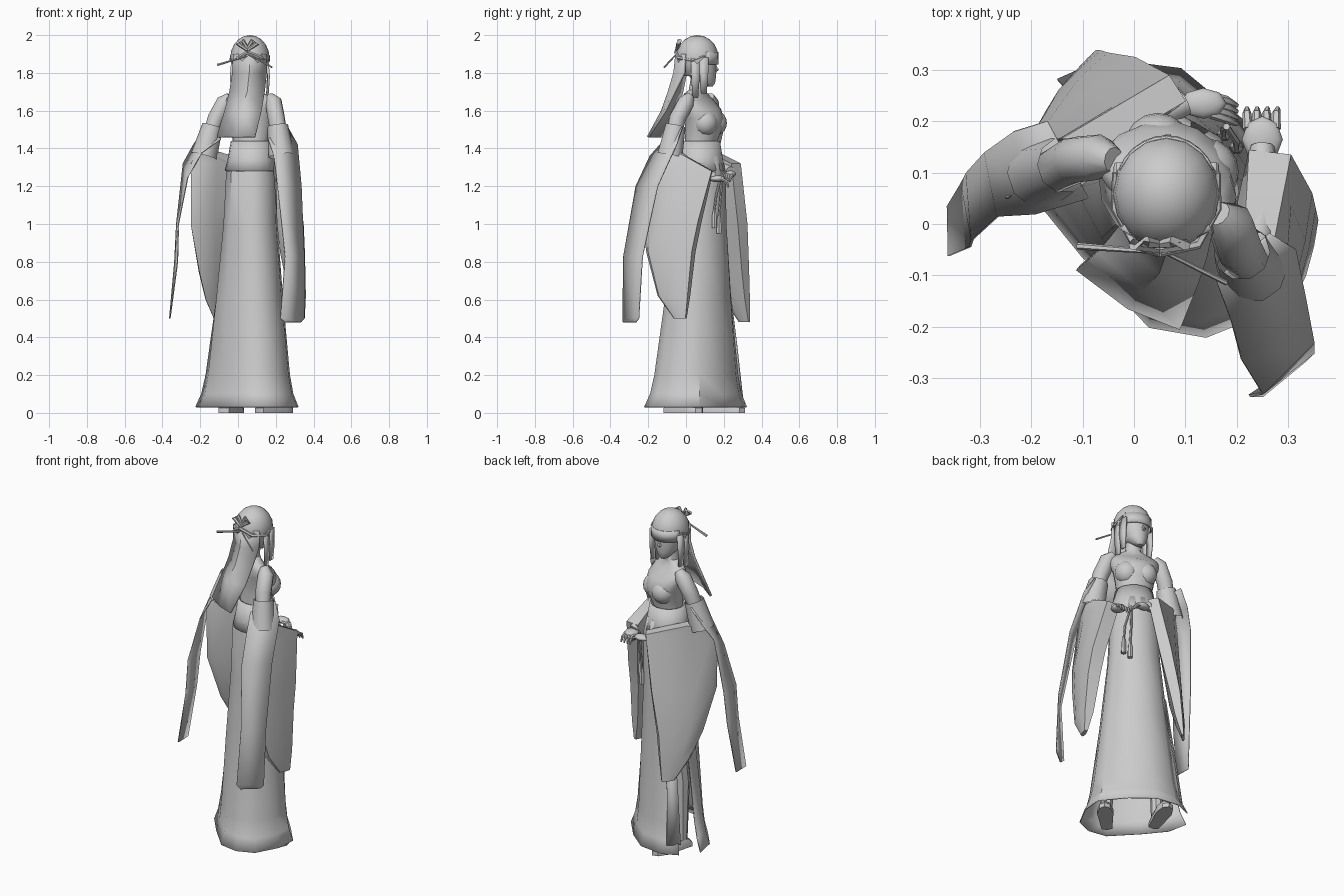
import bpy, bmesh, math
from mathutils import Vector as V

def finish(name, bm, thick=0, angle=40):
    bmesh.ops.recalc_face_normals(bm, faces=bm.faces)
    me = bpy.data.meshes.new(name)
    bm.to_mesh(me); bm.free()
    ob = bpy.data.objects.new(name, me)
    bpy.context.collection.objects.link(ob)
    bpy.ops.object.select_all(action='DESELECT')
    ob.select_set(True)
    bpy.context.view_layer.objects.active = ob
    bpy.ops.object.shade_smooth_by_angle(angle=math.radians(angle))
    if thick:
        m = ob.modifiers.new('thickness', 'SOLIDIFY')
        m.thickness = thick; m.offset = 0
    return ob

def loft(name, rings, caps=True, closed=True, thick=0, skip=None):
    bm = bmesh.new()
    vs = [[bm.verts.new(p) for p in r] for r in rings]
    n = len(rings[0])
    for i in range(len(vs) - 1):
        for j in range(n if closed else n - 1):
            if skip and skip(i, j):
                continue
            k = (j + 1) % n
            bm.faces.new((vs[i][j], vs[i][k], vs[i + 1][k], vs[i + 1][j]))
    if caps and closed:
        bm.faces.new(vs[0]); bm.faces.new(vs[-1])
    return finish(name, bm, thick)

def ribbon(name, pairs, thick=0.006):
    return loft(name, pairs, closed=False, thick=thick)

def tube(name, path, radii, sides=8, caps=True):
    pts = [V(p) for p in path]
    rings = []
    for i, p in enumerate(pts):
        d = (pts[min(i + 1, len(pts) - 1)] - pts[max(i - 1, 0)]).normalized()
        a = d.cross(V((0, 0, 1)) if abs(d.z) < .75 else V((0, 1, 0))).normalized()
        b = d.cross(a)
        if rings:  # keep successive rings aligned
            q = rings[-1][0] - pts[i - 1]
            a = (q - d * q.dot(d)).normalized()
            b = d.cross(a)
        rings.append([p + (a * math.cos(t) + b * math.sin(t)) * radii[i]
                      for t in (2 * math.pi * k / sides for k in range(sides))])
    return loft(name, rings, caps)

def ball(name, c, r, cut=None, seg=16):
    bm = bmesh.new()
    bmesh.ops.create_uvsphere(bm, u_segments=seg, v_segments=10, radius=1)
    for v in bm.verts:
        v.co = V([c[k] + v.co[k] * r[k] for k in range(3)])
    if cut:
        bmesh.ops.delete(bm, geom=[f for f in bm.faces if cut(f.calc_center_median())], context='FACES')
    return finish(name, bm, angle=60)

TURN = math.radians(-28)
CIRCLE = [2 * math.pi * k / 16 for k in range(16)]
def body(lx, ly, z):
    c, s = math.cos(TURN), math.sin(TURN)
    return V((.065 + c * lx - s * ly, .075 + s * lx + c * ly, z))

# torso and neck, turned toward the clasped hands
rows = [(1.32, .0, .10, .09), (1.42, .0, .095, .08), (1.5, .02, .11, .095), (1.56, .025, .122, .1),
        (1.61, .01, .14, .088), (1.655, -.015, .145, .06), (1.69, -.025, .1, .047),
        (1.71, -.02, .045, .042), (1.78, -.01, .038, .04)]
loft('torso', [[body(rx * math.cos(t), o + ry * math.sin(t), z) for t in CIRCLE] for z, o, rx, ry in rows])
for s, n in ((-1, 'left'), (1, 'right')):
    ball('bust_' + n, body(s * .052, .058, 1.535), (.066, .066, .068))
# waist sash
loft('waist_sash', [[body(r * math.cos(t), .005 + r * .92 * math.sin(t), z) for t in CIRCLE]
                    for z, r in ((1.28, .136), (1.34, .121), (1.44, .103))], caps=False, thick=.008)

# skirt: hem outline shrinking to the waist, slit on one side
hem = [(-.1, -.06), (.03, -.2), (.14, -.22), (.24, -.18), (.31, -.05), (.318, .07), (.21, .2),
       (.09, .3), (-.06, .32), (-.15, .28), (-.225, .18), (-.2, .06)]
rings = []
for z, hw in ((1.36, .11), (1.27, .13), (1.0, .142), (.6, .18), (.2, .225), (.1, .245), (.03, .275)):
    t = min(1, z / 1.27)
    c = V((.045 + .025 * t, .05 + .03 * t, 0))
    ring = []
    for x, y in hem:
        d = V((x - .045, y - .05, 0))
        p = (d * hw / .275).lerp(d.normalized() * hw, t)
        ring.append(c + p + V((0, 0, z)))
    rings.append(ring)
loft('skirt', rings, caps=False, thick=.006, skip=lambda i, j: j == 9 and i >= 3)
# narrow hanging panel beside the slit
ribbon('skirt_panel', [((-.02, .22, .75), (-.06, .2, .75)), ((-.06, .27, .35), (-.11, .23, .35)),
                       ((-.08, .3, .08), (-.14, .25, .08))])

# legs and shoes
for n, x, y, a in (('left', -.035, .19, -.35), ('right', .195, -.01, -.75)):
    f = V((-math.sin(a), math.cos(a), 0))
    w = V((f.y, -f.x, 0))
    c = V((x, y, 0))
    tube('leg_' + n, [c - f * .07 + V((0, 0, .05)), c - f * .07 + V((0, 0, .4)),
                      V((.07 + (x - .07) * .5, .08 + (y - .08) * .5, 1.0))], [.032, .045, .06])
    loft('shoe_' + n, [[c + f * u * k + w * v * k + V((0, 0, z)) for u, v in
                        ((-.12, -.03), (-.13, 0), (-.12, .03), (.05, .045), (.11, .03), (.13, 0), (.11, -.03), (.05, -.045))]
                       for z, k in ((0, 1), (.025, 1), (.05, .8))])

# arms
tube('arm_left', [(-.04, .125, 1.675), (-.07, .13, 1.645), (-.115, .125, 1.56), (-.18, .09, 1.39), (-.05, .17, 1.32), (.1, .235, 1.28)],
     [.025, .045, .046, .04, .034, .024], 10)
tube('arm_right', [(.165, .02, 1.675), (.188, .0, 1.645), (.203, -.045, 1.56), (.23, -.085, 1.39), (.25, .03, 1.3), (.25, .15, 1.25)],
     [.025, .045, .046, .04, .034, .024], 10)
# hands and fingers
ball('palm_left', (.135, .235, 1.265), (.045, .03, .018), seg=8)
ball('palm_right', (.25, .165, 1.24), (.04, .045, .018), seg=8)
for i in range(4):
    tube('finger_left', [(.15, .215 + .011 * i, 1.265), (.18, .205 + .012 * i, 1.255), (.2, .195 + .012 * i, 1.225)], [.01, .009, .005], 6)
    tube('finger_right', [(.222 + .018 * i, .185, 1.24), (.22 + .019 * i, .215, 1.225), (.22 + .02 * i, .225, 1.195)], [.01, .009, .005], 6)

# hanging sleeves: flattened rings from elbow end to wrist end
def sleeve(name, rows):
    rings = []
    for z, ax, ay, bx, by, w in rows:
        a, b = V((ax, ay, z)), V((bx, by, z))
        m, h = (a + b) / 2, (b - a) / 2
        n = V((-h.y, h.x, 0)).normalized() * w
        rings.append([m + h * u + n * v for u, v in
                      ((-1, 0), (-.85, .6), (-.3, 1), (.4, .95), (1, .75), (1, -.75), (.4, -.95), (-.3, -1), (-.85, -.6))])
    loft(name, rings)
sleeve('sleeve_right', [(1.37, .225, -.13, .245, -.02, .04), (1.28, .23, -.185, .265, .14, .055),
                        (1.0, .23, -.23, .31, .07, .052), (.85, .245, -.21, .32, .04, .048),
                        (.62, .285, -.15, .335, .015, .034), (.5, .32, -.065, .345, .0, .012)])
sleeve('sleeve_left', [(1.38, -.21, .07, -.11, .15, .04), (1.32, -.25, .05, .085, .265, .04),
                       (1.0, -.25, .06, .025, .3, .045), (.75, -.205, .125, -.03, .315, .038),
                       (.6, -.17, .2, -.05, .325, .026), (.48, -.12, .28, -.07, .335, .008)])
# sleeve cuffs around the upper arms
tube('cuff_left', [(-.135, .115, 1.52), (-.18, .1, 1.36)], [.055, .07], 10, False)
tube('cuff_right', [(.21, -.055, 1.52), (.23, -.085, 1.36)], [.055, .07], 10, False)

# long shawl ends
ribbon('shawl_right', [((.16, -.11, 1.45), (.265, -.02, 1.51)), ((.19, -.19, 1.36), (.315, -.05, 1.42)),
                       ((.21, -.265, 1.2), (.335, -.15, 1.2)), ((.25, -.33, .83), (.35, -.23, .83)),
                       ((.225, -.335, .5), (.35, -.25, .5)), ((.25, -.335, .48), (.335, -.265, .48))])
ribbon('shawl_left', [((-.09, .05, 1.45), (-.17, .2, 1.51)), ((-.19, .02, 1.38), (-.235, .18, 1.42)),
                      ((-.265, .015, 1.25), (-.29, .14, 1.32)), ((-.315, -.03, 1.0), (-.325, .1, 1.0)),
                      ((-.32, -.045, .8), (-.335, .08, .8)), ((-.36, -.062, .5), (-.362, .035, .5))])

# sash cords with tassels
for x, y, z in ((.175, .175, .95), (.2, .15, .98)):
    tube('sash_cord', [(.18, .19, 1.27), (x, y + .01, 1.15), (x, y, z + .09)], [.007] * 3, 6)
    tube('tassel', [(x, y, z + .1), (x, y, z + .07), (x, y, z)], [.006, .013, .015], 6)

# head with tapered jaw, and nose
loft('head', [[(.063 + rx * math.cos(t), o + ry * math.sin(t), z) for t in CIRCLE] for z, o, rx, ry in
              ((1.728, .125, .018, .016), (1.745, .112, .038, .042), (1.775, .09, .06, .068),
               (1.82, .08, .074, .082), (1.88, .075, .08, .086), (1.95, .07, .06, .07))])
tube('nose', [(.065, .15, 1.85), (.066, .165, 1.815), (.066, .15, 1.805)], [.006, .011, .006], 6)
# hair cap open over the face
ball('hair_cap', (.063, .06, 1.88), (.104, .112, .12),
     cut=lambda p: p.z < 1.87 and (p.y > .09 or p.z < 1.79))
# straight fringe
arc = [math.radians(25 + 13 * k) for k in range(11)]
ribbon('fringe', [((.063 + .1 * math.cos(t), .06 + .108 * math.sin(t), 1.91),
                   (.063 + .1 * math.cos(t), .06 + .11 * math.sin(t), 1.845)) for t in arc])
# side locks
for s in (-1, 1):
    for y, z in ((.095, 1.69), (.05, 1.67)):
        x = .063 + s * .092
        ribbon('side_lock', [((x, y - .025, 1.88), (x, y + .025, 1.88)),
                             ((x + s * .008, y - .022, 1.78), (x + s * .004, y + .022, 1.78)),
                             ((x, y - .016, z), (x, y + .014, z))], .012)
# long back hair
loft('back_hair', [[(.063 - w, y0, z), (xm, ym, z), (x1, y1, z)] for w, y0, xm, ym, x1, y1, z in
     ((.085, -.005, .063, -.05, .148, -.005, 1.9), (.09, .0, .06, -.06, .15, -.01, 1.8),
      (.105, -.02, .05, -.09, .14, -.06, 1.7), (.13, -.05, .02, -.125, .125, -.11, 1.6),
      (.172, -.085, -.01, -.16, .09, -.2, 1.46))], closed=False, thick=.014)

# hair bow, looped bands and pins
for s in (-1, 1):
    tube('hair_loop', [(.05, -.04, 1.93), (.05 + s * .025, -.035, 1.97), (.05 + s * .05, -.04, 1.955), (.05, -.05, 1.92)],
         [.008, .012, .012, .008], 6)
    tube('hair_band', [(.05, -.055, 1.91), (.063 + s * .06, -.04, 1.88), (.063 + s * .1, .03, 1.865), (.063 + s * .1, .1, 1.89)],
         [.01, .01, .008, .006], 6)
tube('hair_pin', [(.05, -.055, 1.89), (-.11, -.043, 1.842)], [.004, .007], 6)
tube('hair_pin', [(.05, -.05, 1.9), (.18, -.115, 1.83)], [.004, .005], 6)
